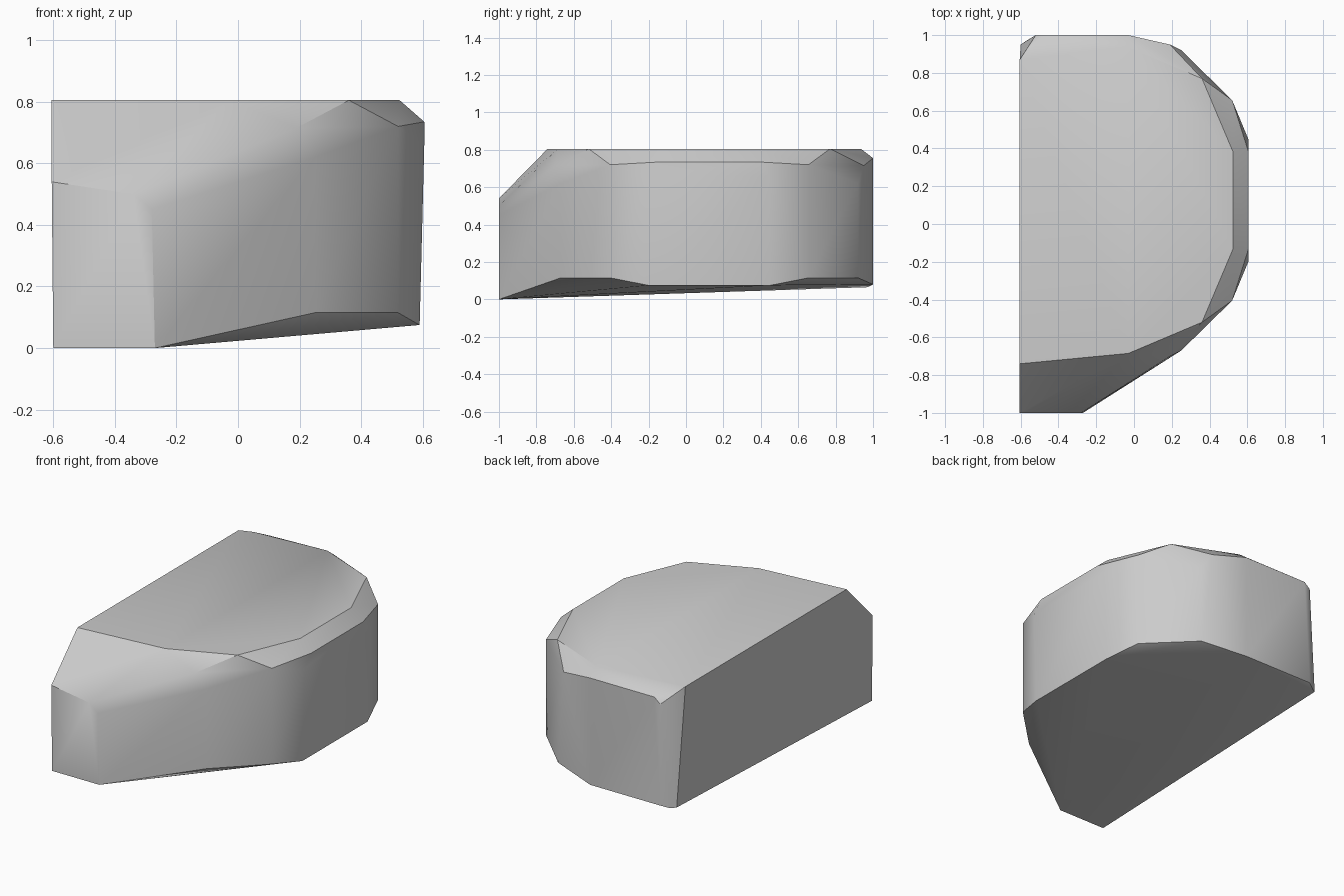
import bpy
import bmesh
import math

default_cube = bpy.data.objects.get("Cube")
if default_cube:
    bpy.data.objects.remove(default_cube, do_unlink=True)

TOP = 0.805
MID_Y = 0.125  # mirror line of the rounded side


def mirrored(outline):
    """Repeat (x, offset, z) corners on both sides of the mirror line."""
    return [(x, MID_Y + side * offset, z)
            for x, offset, z in outline for side in (-1, 1)]


def make_material(name, colour):
    material = bpy.data.materials.new(name)
    material.use_nodes = True
    material.diffuse_color = colour
    shader = next(n for n in material.node_tree.nodes if n.type == "BSDF_PRINCIPLED")
    shader.inputs["Base Color"].default_value = colour
    shader.inputs["Roughness"].default_value = 0.9
    return material


def make_hull(name, corners, material):
    """Wrap the corners in a convex stone with merged flat faces."""
    bm = bmesh.new()
    for corner in corners:
        bm.verts.new(corner)
    bmesh.ops.convex_hull(bm, input=bm.verts[:])
    loose = [v for v in bm.verts if not v.link_faces]
    bmesh.ops.delete(bm, geom=loose, context="VERTS")
    bmesh.ops.dissolve_limit(bm, angle_limit=math.radians(1),
                             verts=bm.verts[:], edges=bm.edges[:])
    bmesh.ops.recalc_face_normals(bm, faces=bm.faces[:])
    mesh = bpy.data.meshes.new(name)
    bm.to_mesh(mesh)
    bm.free()
    mesh.materials.append(material)
    stone = bpy.data.objects.new(name, mesh)
    bpy.context.collection.objects.link(stone)
    return stone


# Flat top, bevelled shoulder and undercut base of the rounded side
top_rim = [(-0.03, 0.81, TOP), (0.36, 0.645, TOP), (0.525, 0.255, TOP)]
shoulder = [(0.605, 0.26, 0.735), (0.605, 0.325, 0.66),
            (0.52, 0.53, 0.72), (0.25, 0.795, 0.62), (0.19, 0.825, 0.715)]
base = [(0.59, 0.325, 0.075), (0.52, 0.53, 0.115), (0.25, 0.795, 0.115)]

# Sloping front nose
nose = [(-0.605, -0.74, TOP), (-0.605, -1, 0.54), (-0.34, -1, 0.5),
        (-0.28, -1, 0.45), (-0.6, -1, 0), (-0.27, -1, 0)]

# Blunt back end with a clipped corner
back = [(-0.605, 0.87, TOP), (-0.52, 0.9, TOP), (-0.52, 1, 0.72),
        (-0.48, 1, 0.755), (-0.03, 1, 0.755), (-0.03, 1, 0.08),
        (-0.52, 1, 0.08), (-0.6, 0.95, 0.07), (-0.57, 0.97, 0.065)]

stone_grey = make_material("stone_grey", (0.6, 0.6, 0.6, 1))
rock = make_hull("rock", mirrored(top_rim + shoulder + base) + nose + back, stone_grey)

# Soft walls with crisp cut edges
bpy.ops.object.select_all(action="DESELECT")
rock.select_set(True)
bpy.context.view_layer.objects.active = rock
bpy.ops.object.shade_smooth_by_angle(angle=math.radians(32))
